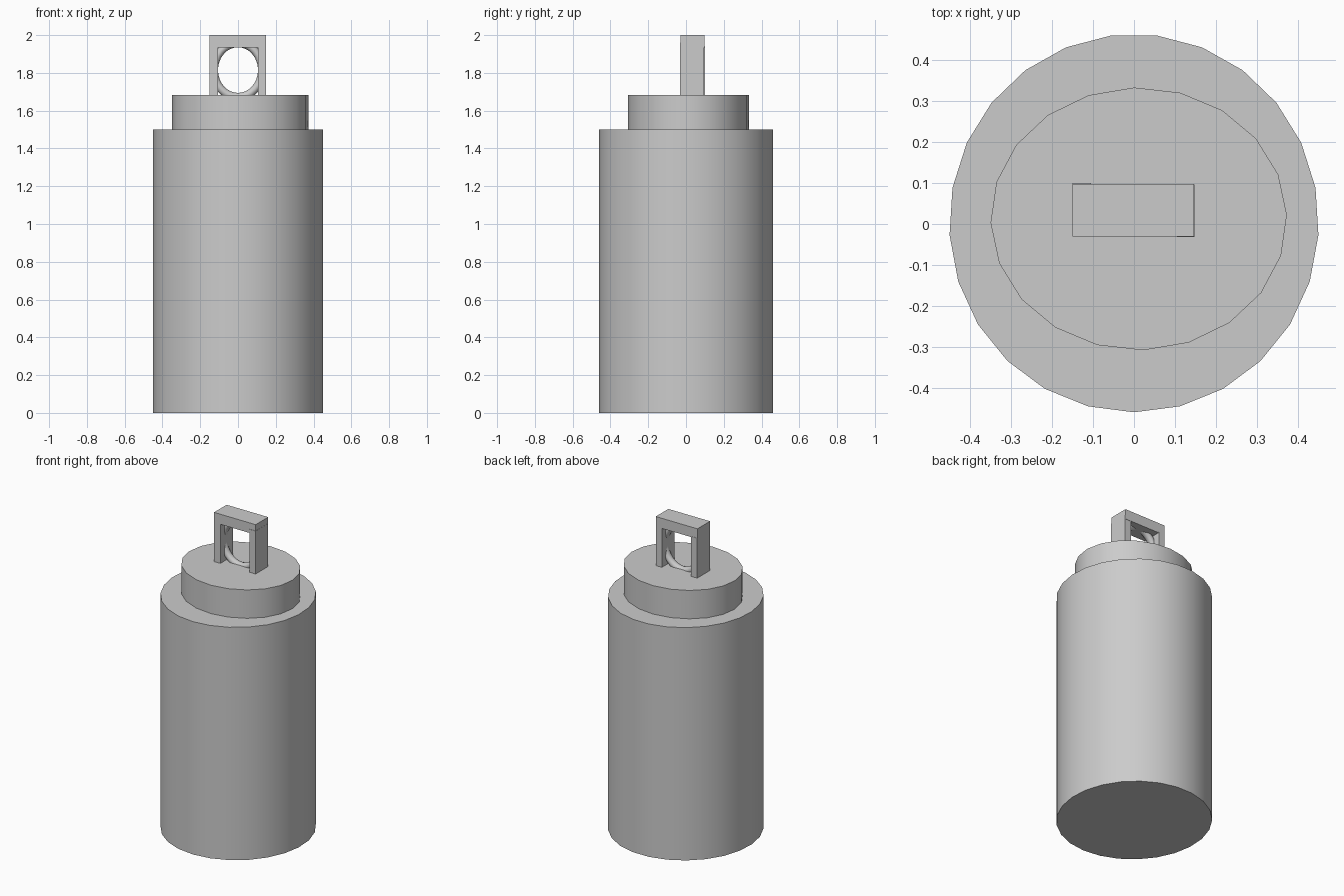
import bpy
import math

cube = bpy.data.objects.get("Cube")
if cube:
    bpy.data.objects.remove(cube, do_unlink=True)

grey = bpy.data.materials.new("plain_grey")
grey.use_nodes = True
GREY = (0.6, 0.6, 0.6, 1)
grey.diffuse_color = GREY
grey.node_tree.nodes["Principled BSDF"].inputs["Base Color"].default_value = GREY


def finish(name, smooth=False):
    obj = bpy.context.object
    obj.name = name
    obj.data.materials.append(grey)
    bpy.ops.object.transform_apply(location=False, rotation=True, scale=True)
    if smooth:
        bpy.ops.object.shade_smooth_by_angle(angle=math.radians(35))
    return obj


def drum(name, sides, centre, radii, z0, z1, first_angle):
    """Upright elliptical cylinder with its first corner at first_angle."""
    bpy.ops.mesh.primitive_cylinder_add(
        vertices=sides, radius=1, depth=z1 - z0,
        location=(centre[0], centre[1], (z0 + z1) / 2),
        rotation=(0, 0, math.radians(first_angle - 90)))
    obj = bpy.context.object
    bpy.ops.object.transform_apply(location=False, rotation=True, scale=False)
    obj.scale = (radii[0], radii[1], 1)
    return finish(name, True)


def box(name, x, y, z):
    bpy.ops.mesh.primitive_cube_add(
        size=1, location=[sum(r) / 2 for r in (x, y, z)])
    bpy.context.object.scale = [r[1] - r[0] for r in (x, y, z)]
    return finish(name)


# Main body and the narrower cap on top
drum("body", 25, (0, 0.002), (0.451, 0.4615), 0, 1.5, -90)
drum("cap", 20, (0.0115, 0.0125), (0.3617, 0.3207), 1.5, 1.683, 1.75)

# Square handle: two posts and a top bar
box("left_post", (0.105, 0.148), (-0.032, 0.096), (1.66, 1.96))
box("right_post", (-0.15, -0.105), (-0.03, 0.1), (1.66, 1.94))
box("top_bar", (-0.15, 0.147), (-0.03, 0.098), (1.935, 2.0))

# Oval ring held inside the handle
bpy.ops.mesh.primitive_torus_add(
    major_radius=1, minor_radius=0.16, major_segments=32, minor_segments=12,
    location=(0, 0.034, 1.815), rotation=(math.pi / 2, 0, 0))
bpy.context.object.scale = (0.126, 0.144, 0.15)
finish("ring", True)
